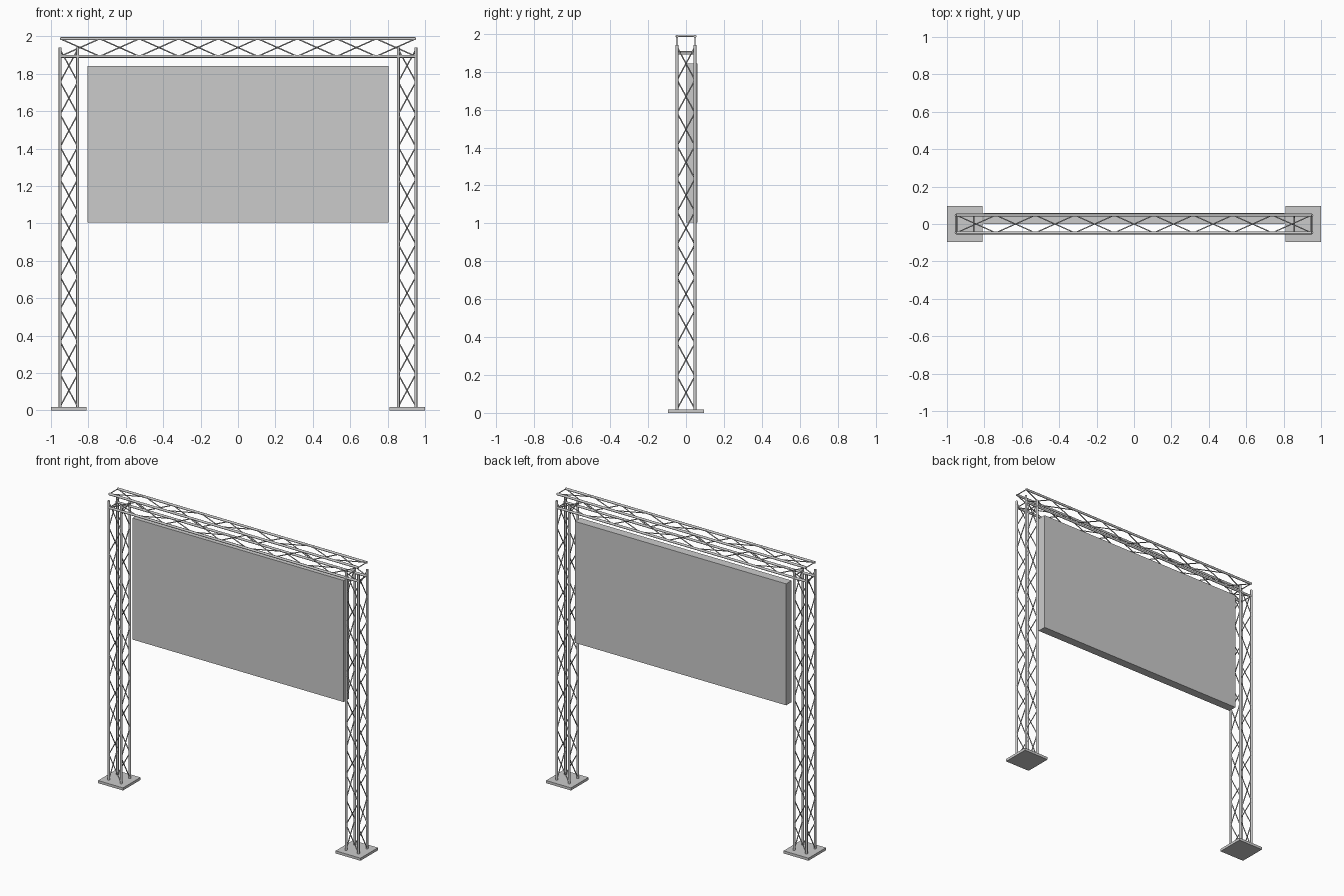
import bpy, bmesh
from mathutils import Vector, Matrix

if "Cube" in bpy.data.objects:
    bpy.data.objects.remove(bpy.data.objects["Cube"])

CHORD_R, LACE_R, HALF = 0.008, 0.0035, 0.047


def finish(bm, name, smooth=False):
    mesh = bpy.data.meshes.new(name)
    bm.to_mesh(mesh)
    bm.free()
    for p in mesh.polygons:
        p.use_smooth = smooth and len(p.vertices) == 4
    ob = bpy.data.objects.new(name, mesh)
    bpy.context.collection.objects.link(ob)
    return ob


def box(name, lo, hi):
    lo, hi = Vector(lo), Vector(hi)
    bm = bmesh.new()
    m = Matrix.Translation((lo + hi) / 2) @ Matrix.Diagonal((*(hi - lo), 1))
    bmesh.ops.create_cube(bm, size=1, matrix=m)
    return finish(bm, name)


def rod(bm, a, b, r, sides):
    a, b = Vector(a), Vector(b)
    d = b - a
    m = Matrix.Translation((a + b) / 2) @ d.to_track_quat('Z', 'Y').to_matrix().to_4x4()
    bmesh.ops.create_cone(bm, cap_ends=True, segments=sides, radius1=r, radius2=r,
                          depth=d.length, matrix=m)


def truss(name, start, axis, u, v, length, bays, inset=0.0):
    """Square truss: four chords, and a zigzag on each of the four faces."""
    start, axis, u, v = map(Vector, (start, axis, u, v))

    def at(i, t):
        su, sv = ((-1, -1), (1, -1), (1, 1), (-1, 1))[i % 4]
        return start + axis * t + (u * su + v * sv) * HALF

    chords, lacing = bmesh.new(), bmesh.new()
    step = (length - 2 * inset) / bays
    for i in range(4):
        rod(chords, at(i, 0), at(i, length), CHORD_R, 12)
        # opposite faces run out of phase, so they cross when seen square on
        for k in range(bays):
            a, b = (i, i + 1) if k % 2 else (i + 1, i)
            rod(lacing, at(a, inset + k * step), at(b, inset + (k + 1) * step), LACE_R, 6)
    finish(chords, name + "_chords", True)
    finish(lacing, name + "_lacing", True)


X, Y, Z = (1, 0, 0), (0, 1, 0), (0, 0, 1)

# Foot plates and towers
for side, s in (("left", -1), ("right", 1)):
    box(side + "_foot_plate", (s * 0.905 - 0.095, -0.095, 0), (s * 0.905 + 0.095, 0.095, 0.018))
    truss(side + "_tower", (s * 0.904, 0, 0.01), Z, X, Y, 1.93, 11, 0.01)

# Top beam
truss("top_beam", (-0.95, 0, 1.94), X, Y, Z, 1.9, 9)

# Cross ties at the beam ends and tower heads
ties = bmesh.new()
for s in (-1, 1):
    for x, z in ((0.948, 1.987), (0.948, 1.893), (0.857, 1.905)):
        rod(ties, (s * x, -HALF, z), (s * x, HALF, z), LACE_R, 6)
finish(ties, "cross_ties", True)

# Display screen hung between the towers
box("screen_panel", (-0.805, 0.0, 1.005), (0.805, 0.06, 1.842))
